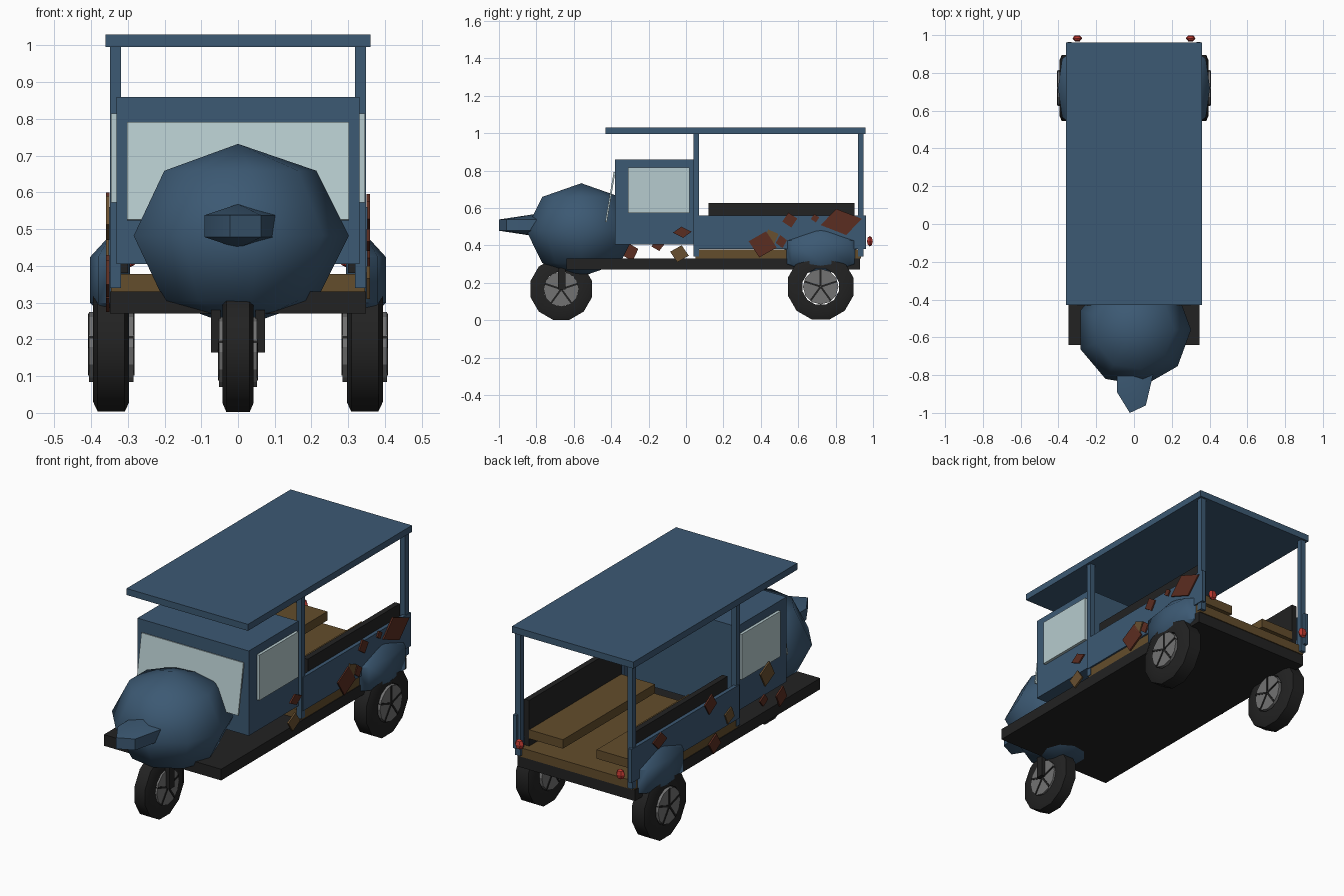
import bpy, bmesh, math
from mathutils import Matrix, Vector

if "Cube" in bpy.data.objects:
    bpy.data.objects.remove(bpy.data.objects["Cube"])


def material(name, rgb):
    m = bpy.data.materials.new(name)
    m.diffuse_color = (*rgb, 1)
    m.use_nodes = True
    m.node_tree.nodes["Principled BSDF"].inputs["Base Color"].default_value = m.diffuse_color
    return m


BLUE = material("faded blue paint", (.045, .1, .172))
BLACK = material("black rubber", (.016, .016, .016))
WOOD = material("wood", (.125, .074, .025))
GLASS = material("pale glass", (.47, .6, .62))
GREY = material("wheel grey", (.17, .17, .17))
RUST = material("dark rust", (.105, .026, .015))
OCHRE = material("light rust", (.14, .08, .03))
RED = material("red lamp", (.5, .04, .03))


def finish(name, bm, mat, smooth=None):
    bmesh.ops.recalc_face_normals(bm, faces=bm.faces)
    me = bpy.data.meshes.new(name)
    bm.to_mesh(me)
    bm.free()
    me.materials.append(mat)
    ob = bpy.data.objects.new(name, me)
    bpy.context.collection.objects.link(ob)
    if smooth:
        bpy.ops.object.select_all(action='DESELECT')
        ob.select_set(True)
        bpy.context.view_layer.objects.active = ob
        bpy.ops.object.shade_smooth_by_angle(angle=math.radians(smooth))
    return ob


def box(name, x, y, z, mat):
    """Box from (min, max) pairs."""
    bm = bmesh.new()
    size = [b - a for a, b in (x, y, z)]
    mid = [(a + b) / 2 for a, b in (x, y, z)]
    bmesh.ops.create_cube(bm, size=1, matrix=Matrix.Translation(mid) @ Matrix.Diagonal((*size, 1)))
    return finish(name, bm, mat)


def ball(name, centre, radii, segments, rings, mat, flip=1, smooth=None):
    bm = bmesh.new()
    bmesh.ops.create_uvsphere(bm, u_segments=segments, v_segments=rings, radius=1)
    # put the first meridian on the x axis
    first = max((v.co for v in bm.verts if abs(v.co.z) < .9), key=lambda c: round(c.x, 4))
    turn = Matrix.Rotation(-math.atan2(first.y, first.x), 4, 'Z')
    scale = Matrix.Diagonal((radii[0] * flip, radii[1], radii[2], 1))
    bmesh.ops.transform(bm, matrix=Matrix.Translation(centre) @ scale @ turn, verts=bm.verts)
    return finish(name, bm, mat, smooth)


def lathe(name, centre, profile, sides, mat, smooth=None):
    """Spin a closed (x, radius) profile about the x axis."""
    bm = bmesh.new()
    rings = []
    for i in range(sides):
        a = 2 * math.pi * (i + .5) / sides
        rings.append([bm.verts.new((centre[0] + x, centre[1] + r * math.sin(a),
                                    centre[2] + r * math.cos(a))) for x, r in profile])
    n = len(profile)
    for i in range(sides):
        p, q = rings[i], rings[(i + 1) % sides]
        for j in range(n):
            k = (j + 1) % n
            bm.faces.new((p[j], p[k], q[k], q[j]))
    return finish(name, bm, mat, smooth)


def wheel(name, c, r, w, rim_w):
    # tyre with rounded shoulders
    lathe(name + "_tyre", c, [(-w, r * .55), (-w, r * .85), (-w * .75, r), (w * .75, r),
                              (w, r * .85), (w, r * .55)], 12, BLACK, 40)
    # rim disc
    bm = bmesh.new()
    bmesh.ops.create_cone(bm, cap_ends=True, segments=12, radius1=.095, radius2=.095, depth=2 * rim_w,
                          matrix=Matrix.Translation(c) @ Matrix.Rotation(math.pi / 2, 4, 'Y'))
    finish(name + "_rim", bm, GREY)
    # dark spokes on both faces
    bm = bmesh.new()
    for i in range(5):
        m = (Matrix.Translation(c) @ Matrix.Rotation(math.tau * i / 5, 4, 'X')
             @ Matrix.Translation((0, 0, .047)) @ Matrix.Diagonal((2 * rim_w + .006, .01, .09, 1)))
        bmesh.ops.create_cube(bm, size=1, matrix=m)
    finish(name + "_spokes", bm, BLACK)


def patch(name, side, y, z, w, h, skew, mat):
    """Thin skewed diamond plate on a body side."""
    bm = bmesh.new()
    pts = [(-w / 2, -skew * h), (skew * w, -h / 2), (w / 2, skew * h), (-skew * w, h / 2)]
    f = bm.faces.new([bm.verts.new((side * .35, y + a, z + b)) for a, b in pts])
    new = bmesh.ops.extrude_face_region(bm, geom=[f])['geom']
    bmesh.ops.translate(bm, vec=Vector((side * .009, 0, 0)),
                        verts=[v for v in new if isinstance(v, bmesh.types.BMVert)])
    finish(name, bm, mat)


# chassis, floor, canopy and cab
box("chassis", (-.348, .348), (-.64, .93), (.27, .33), BLACK)
box("floor", (-.345, .345), (.05, .935), (.33, .378), WOOD)
box("roof", (-.36, .36), (-.43, .96), (.995, 1.03), BLUE)
box("cab", (-.33, .33), (-.38, .04), (.405, .86), BLUE)

# sloping windscreen
bm = bmesh.new()
lean = math.atan2(.045, .265)
bmesh.ops.create_cube(bm, size=1, matrix=Matrix.Translation((0, -.405, .658))
                      @ Matrix.Rotation(-lean, 4, 'X') @ Matrix.Diagonal((.605, .009, .27, 1)))
finish("windscreen", bm, GLASS)

# parts repeated on both sides
for s, label in ((1, "right"), (-1, "left")):
    def side_box(name, x0, x1, y, z, mat):
        box(f"{label}_{name}", tuple(sorted((s * x0, s * x1))), y, z, mat)

    side_box("side_window", .325, .345, (-.31, .02), (.572, .815), GLASS)
    side_box("middle_post", .318, .348, (.04, .07), (.34, 1.0), BLUE)
    side_box("rear_post", .318, .348, (.92, .95), (.34, 1.0), BLUE)
    side_box("side_panel", .332, .352, (.05, .963), (.38, .56), BLUE)
    side_box("seat_back", .30, .33, (.12, .9), (.38, .625), BLACK)
    side_box("bench", .10, .30, (.12, .9), (.42, .468), WOOD)
    side_box("fork", .048, .074, (-.685, -.645), (.165, .28), BLACK)
    ball(f"{label}_rear_fender", (s * .345, .72, .362), (.066, .228, .125), 7, 3, BLUE, s, 50)
    wheel(f"{label}_rear_wheel", (s * .345, .72, .179), .182, .049, .06)
    ball(f"{label}_tail_lamp", (s * .30, .983, .422), (.026, .018, .028), 6, 4, RED, s)

# front hood, nose lamp housing and wheel
ball("hood", (0, -.56, .482), (.302, .3, .25), 9, 4, BLUE, 1, 60)
ball("nose", (0, -.80, .508), (.116, .237, .06), 7, 3, BLUE, 1, 50)
wheel("front_wheel", (0, -.667, .166), .17, .042, .052)

# rust patches: side, y, z, width, height, skew, colour
patches = [
    (1, -.02, .47, .10, .06, .05, RUST), (1, -.035, .355, .10, .09, -.12, OCHRE),
    (1, .41, .405, .15, .14, -.12, RUST), (1, .455, .445, .08, .08, .2, OCHRE),
    (1, .51, .42, .06, .07, .1, RUST), (1, .555, .535, .08, .08, .1, RUST),
    (1, .69, .545, .045, .045, .1, RUST), (1, .83, .525, .22, .14, .12, RUST),
    (-1, .30, .55, .10, .10, .12, RUST), (-1, .14, .43, .08, .08, .2, OCHRE),
    (-1, .265, .325, .10, .10, .12, RUST), (-1, -.18, .53, .12, .12, .15, OCHRE),
    (-1, -.30, .365, .09, .10, .15, RUST), (-1, -.15, .40, .07, .06, .1, RUST),
    (-1, .73, .52, .12, .08, .1, RUST),
]
for i, p in enumerate(patches):
    patch(f"rust_patch_{i + 1}", *p)
